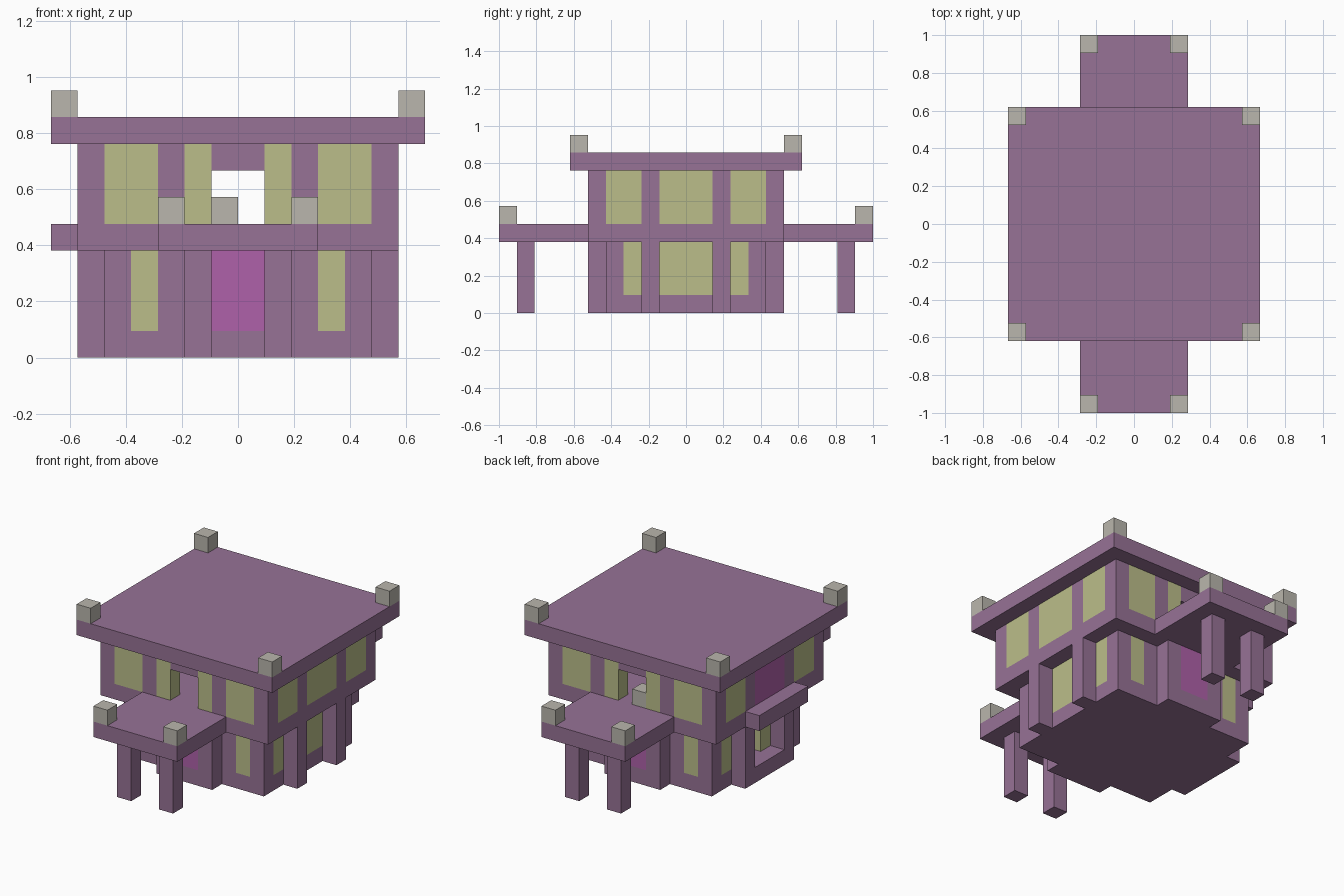
import bpy
import bmesh
from mathutils import Vector

if "Cube" in bpy.data.objects:
    bpy.data.objects.remove(bpy.data.objects["Cube"])

U = 2 / 21  # one building block


def make_material(name, rgb):
    mat = bpy.data.materials.new(name)
    mat.use_nodes = True
    colour = (*rgb, 1)
    mat.diffuse_color = colour
    mat.node_tree.nodes["Principled BSDF"].inputs["Base Color"].default_value = colour
    return mat


PLUM = make_material("plum_wall", (0.31, 0.17, 0.305))
GLASS = make_material("pale_yellow_glass", (0.50, 0.515, 0.255))
DOOR = make_material("magenta_door", (0.43, 0.12, 0.40))
STONE = make_material("grey_stone", (0.49, 0.468, 0.418))


def block(name, x, y, z, mat=PLUM, patches=(), patch_mat=GLASS):
    """Box given by its spans in blocks; patches are (axis, start, end) strips cut into its faces."""
    spans = [sorted(s) for s in (x, y, z)]
    bm = bmesh.new()
    bmesh.ops.create_cube(bm, size=1)
    for v in bm.verts:
        v.co = Vector([s[0] if c < 0 else s[1] for s, c in zip(spans, v.co)])
    for axis, start, end in patches:
        for edge in (start, end):
            normal = Vector([float(i == axis) for i in range(3)])
            if spans[axis][0] < edge < spans[axis][1]:
                bmesh.ops.bisect_plane(bm, geom=bm.verts[:] + bm.edges[:] + bm.faces[:],
                                       plane_co=normal * edge, plane_no=normal)
    for f in bm.faces:
        c = f.calc_center_median()
        f.material_index = int(any(a <= c[axis] <= b for axis, a, b in patches))
    bmesh.ops.scale(bm, vec=(U, U, U), verts=bm.verts)
    mesh = bpy.data.meshes.new(name)
    bm.to_mesh(mesh)
    bm.free()
    mesh.materials.append(mat)
    if patches:
        mesh.materials.append(patch_mat)
    obj = bpy.data.objects.new(name, mesh)
    bpy.context.collection.objects.link(obj)
    return obj


def mirrored(side, spans):
    return [(axis, *sorted((side * a, side * b))) for axis, a, b in spans]


# Main slabs
block("ground_floor", (-5, 5), (-4.5, 4.5), (0, 1))
block("upper_floor", (-6, 6), (-5.5, 5.5), (4, 5))
block("roof", (-7, 7), (-6.5, 6.5), (8, 9))

# Front and back
for s, end in ((-1, "front"), (1, "back")):
    block(end + "_ground_wall", (-5, 5), (s * 3.5, s * 4.5), (1, 4),
          patches=[(0, -4, -3), (0, 3, 4)])
    # Entrance bay: plain base with the door above
    block(end + "_entrance_base", (-2, 2), (s * 4.5, s * 5.5), (0, 1))
    block(end + "_entrance", (-2, 2), (s * 4.5, s * 5.5), (1, 4),
          patches=[(0, -1, 1)], patch_mat=DOOR)
    # Upper wall with a doorway in the middle
    for t, side in ((-1, "right"), (1, "left")):
        block(f"{end}_{side}_upper_wall", (t, t * 6), (s * 4.5, s * 5.5), (5, 8),
              patches=mirrored(t, [(0, 1, 2), (0, 3, 5)]))
        block(f"{end}_{side}_porch_post", (t, t * 2), (s * 8.5, s * 9.5), (0, 4))
        block(f"{end}_{side}_porch_stone", (t * 2, t * 3), (s * 9.5, s * 10.5), (5, 6), STONE)
        block(f"{end}_{side}_roof_stone", (t * 6, t * 7), (s * 5.5, s * 6.5), (9, 10), STONE)
    block(end + "_lintel", (-1, 1), (s * 4.5, s * 5.5), (7, 8))
    block(end + "_porch_roof", (-3, 3), (s * 5.5, s * 10.5), (4, 5))

block("doorway_stone", (-1, 0), (4.5, 5.5), (5, 6), STONE)

# Left side
block("left_ground_wall", (4, 5), (-3.5, 3.5), (1, 4),
      patches=[(1, -3.5, -2.5), (1, -1.5, 1.5), (1, 2.5, 3.5)])
block("left_upper_wall", (5, 6), (-4.5, 4.5), (5, 8),
      patches=[(1, -4.5, -2.5), (1, -1.5, 1.5), (1, 2.5, 4.5)])

# Right side: open ground doorway under a balcony with its own door
for s, end in ((-1, "front"), (1, "back")):
    block(f"right_{end}_ground_wall", (-5, -4), (s * 0.5, s * 3.5), (1, 4),
          patches=mirrored(s, [(1, 0.5, 1.5), (1, 2.5, 3.5)]))
    block(f"right_{end}_upper_wall", (-6, -5), (s * 1.5, s * 4.5), (5, 8),
          patches=mirrored(s, [(1, 2.5, 4.5)]))
    for t, side in ((-1, "right"), (1, "left")):
        block(f"{side}_{end}_side_post", (t * 5, t * 6), (s * 1.5, s * 2.5), (0, 4))
block("balcony_door", (-6, -5), (-1.5, 1.5), (5, 8), DOOR)
block("balcony", (-7, -6), (-2.5, 2.5), (4, 5))
block("right_sill", (-6, -5), (-1.5, 1.5), (0, 1))
